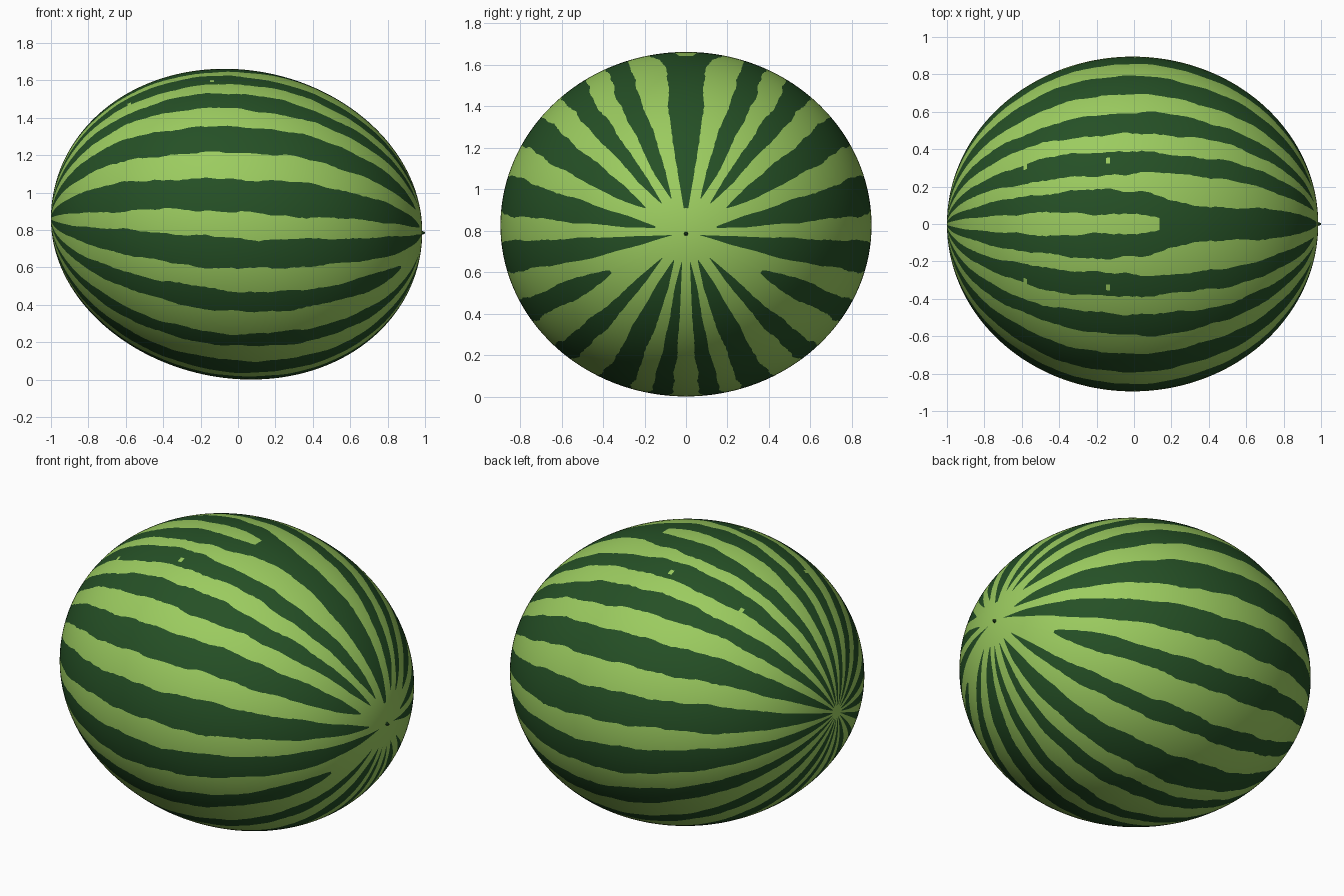
import bpy
import bmesh
import random
from math import cos, sin, pi, radians, sqrt

random.seed(4)
if "Cube" in bpy.data.objects:
    bpy.data.objects.remove(bpy.data.objects["Cube"], do_unlink=True)


def make_material(name, rgb):
    mat = bpy.data.materials.new(name)
    mat.use_nodes = True
    mat.diffuse_color = (*rgb, 1)
    mat.node_tree.nodes["Principled BSDF"].inputs["Base Color"].default_value = (*rgb, 1)
    return mat


light_green = make_material("light_green", (0.33, 0.60, 0.115))
dark_green = make_material("dark_green", (0.0185, 0.08, 0.019))

# Dark stripes on one side: low angle, high angle, distance from the stem where they end
STRIPES = [(-85.5, -79, .17), (-72.8, -62, .17), (-52, -44.7, .19), (-33.7, -25, .46),
           (-16, -4.5, .08), (4.8, 17.5, .16), (28, 39.5, .27), (48.5, 57, .22),
           (64.3, 72.5, .22), (78.5, 86.2, .15)]
TOP = len(STRIPES) - 1
RINGS, COLS = 130, 4
FORK = 0.14  # where the two top stripes join


def smoothstep(a, b, v):
    t = min(max((v - a) / (b - a), 0), 1)
    return t * t * (3 - 2 * t)


def make_wobble():
    """A wavering, slightly ragged offset in degrees along one stripe edge."""
    phase = [random.uniform(0, 2 * pi) for _ in range(3)]
    return lambda x: (.5 * sin(5 * x + phase[0]) + .35 * sin(13 * x + phase[1])
                      + .25 * sin(31 * x + phase[2]) + random.uniform(-.25, .25))


WOBBLES = [(make_wobble(), make_wobble()) for _ in STRIPES]


def ring_angles(u, s):
    """Column angles of one ring, following the stripe edges."""
    edges = [-90]
    for i, (low, high, end) in enumerate(STRIPES):
        if i == TOP:
            low += 4.5 * smoothstep(.05, .32, u)
            high += 1.5 * smoothstep(.0, FORK, u)
        mid, half = (low + high) / 2, (high - low) / 2
        taper = (s - end) / .16 if u > 0 else (s - .03) / .08
        half *= sqrt(min(max(taper, .003), 1))
        calm = smoothstep(.1, .5, s)
        edges += [mid - half + calm * WOBBLES[i][0](u), mid + half + calm * WOBBLES[i][1](u)]
    edges.append(90)
    angles = [a + (b - a) * k / COLS for a, b in zip(edges, edges[1:]) for k in range(COLS)]
    return angles + [90]


def is_dark(u, s, column):
    """Odd bands are stripes; the top gap is filled past the fork."""
    band, k = divmod(column, COLS)
    stripe = band // 2
    end = STRIPES[min(stripe, TOP)][2] if u > 0 else .04
    if s < end:
        return False
    if band == 2 * TOP + 2:
        return u > FORK
    # two pale flecks on one upper stripe
    if stripe == TOP - 1 and ((k == 0 and abs(u + .58) < .011) or (k == 1 and abs(u + .14) < .013)):
        return False
    return band % 2 == 1


def surface(u, s, degrees):
    """Point on the rind: an egg shape with a slightly tilted axis."""
    t = radians(degrees)
    tall = .835 - .02 * u if t > 0 else .822 + .03 * u
    return (-.0075 + .9925 * u, .895 * s * cos(t), .825 - .035 * u + tall * s * sin(t))


# Rind, one half
bm = bmesh.new()
rings = []
for i in range(1, RINGS):
    u, s = -cos(pi * i / RINGS), sin(pi * i / RINGS)
    rings.append([bm.verts.new(surface(u, s, a)) for a in ring_angles(u, s)])
for i, (r0, r1) in enumerate(zip(rings, rings[1:])):
    phi = pi * (i + 1.5) / RINGS
    for c in range(len(r0) - 1):
        face = bm.faces.new((r0[c], r0[c + 1], r1[c + 1], r1[c]))
        face.material_index = int(is_dark(-cos(phi), sin(phi), c))
for ring, u in ((rings[0], -1), (rings[-1], 1)):
    pole = bm.verts.new(surface(u, 0, 0))
    for a, b in zip(ring, ring[1:]):
        bm.faces.new((pole, b, a) if u < 0 else (pole, a, b))
for ring in rings:
    ring[0].co.y = ring[-1].co.y = 0
bmesh.ops.recalc_face_normals(bm, faces=bm.faces)
if sum(f.normal.y * f.calc_area() for f in bm.faces) < 0:
    bmesh.ops.reverse_faces(bm, faces=bm.faces)
mesh = bpy.data.meshes.new("melon_rind")
bm.to_mesh(mesh)
bm.free()
mesh.materials.append(light_green)
mesh.materials.append(dark_green)
rind = bpy.data.objects.new("melon_rind", mesh)
bpy.context.collection.objects.link(rind)
mirror = rind.modifiers.new("mirror", "MIRROR")
mirror.use_axis = (False, True, False)
mirror.merge_threshold = 0.0001
mesh.shade_smooth()

# Tiny stem nub
bpy.ops.mesh.primitive_cone_add(vertices=8, radius1=.016, radius2=.004, depth=.03,
                                location=(.985, 0, .785), rotation=(0, pi / 2, 0))
nub = bpy.context.object
nub.name = "stem_nub"
nub.data.materials.append(dark_green)
